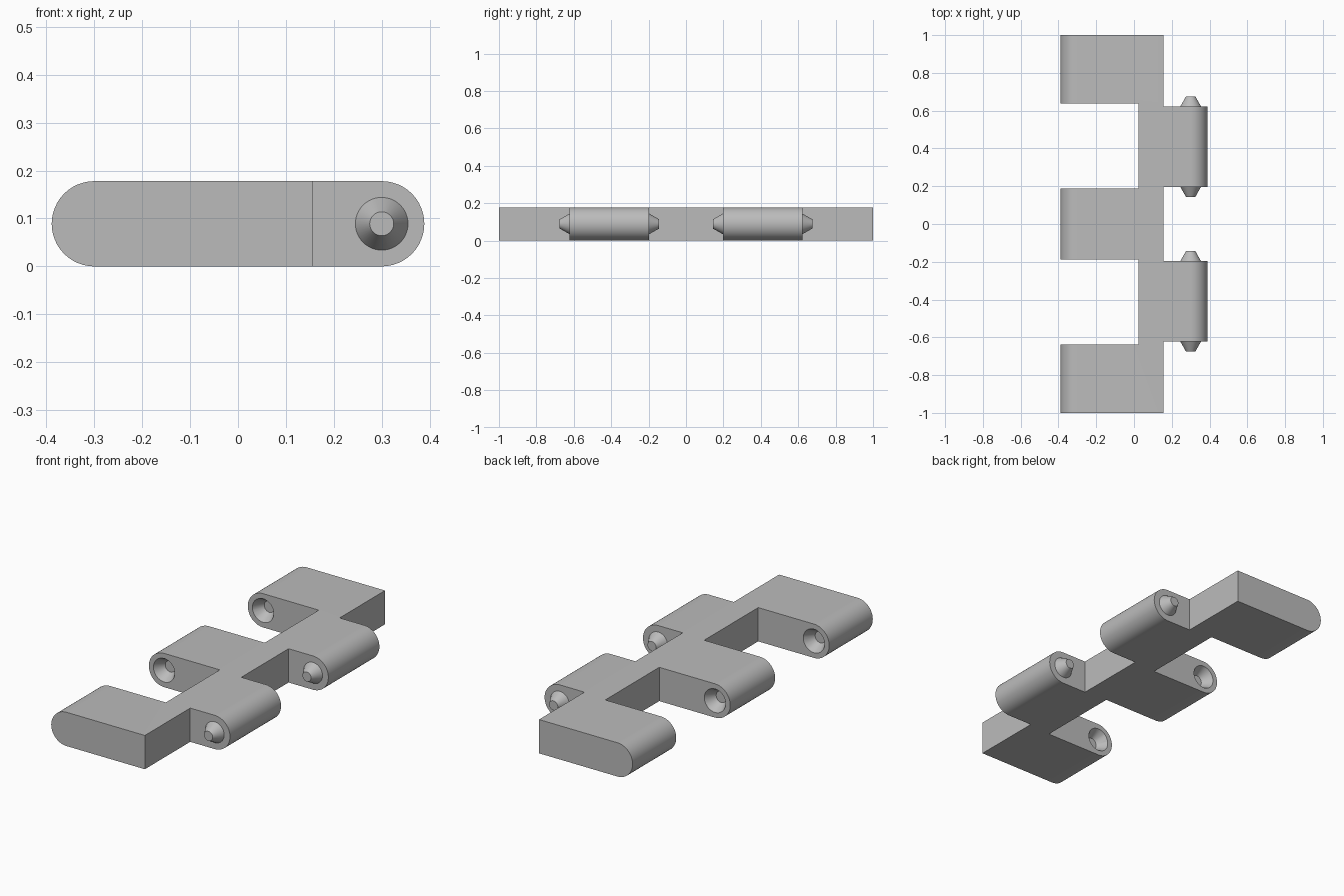
import bpy, bmesh, math
from mathutils import Matrix

if "Cube" in bpy.data.objects:
    bpy.data.objects.remove(bpy.data.objects["Cube"])

R = 0.089            # half thickness, also the rounded end radius
AXIS_X = 0.30        # distance of the hinge axes from the centre
SEG = 48

grey = bpy.data.materials.new("grey plastic")
grey.diffuse_color = (0.5, 0.5, 0.5, 1)
grey.use_nodes = True
grey.node_tree.nodes["Principled BSDF"].inputs["Base Color"].default_value = grey.diffuse_color


def make_object(name, bm):
    bmesh.ops.recalc_face_normals(bm, faces=bm.faces)
    mesh = bpy.data.meshes.new(name)
    bm.to_mesh(mesh)
    bm.free()
    mesh.materials.append(grey)
    ob = bpy.data.objects.new(name, mesh)
    bpy.context.collection.objects.link(ob)
    return ob


def box(name, x0, x1, y0, y1):
    bm = bmesh.new()
    size = Matrix.Diagonal((x1 - x0, y1 - y0, 0.4, 1))
    bmesh.ops.create_cube(bm, size=1, matrix=Matrix.Translation(((x0 + x1) / 2, (y0 + y1) / 2, R)) @ size)
    return make_object(name, bm)


def lathe_y(name, x, profile, steps=SEG):
    """Closed solid turned around a y-parallel axis from (radius, y) pairs."""
    bm = bmesh.new()
    rings = [[bm.verts.new((x + r * math.cos(2 * math.pi * i / steps), y,
                            R + r * math.sin(2 * math.pi * i / steps)))
              for i in range(steps)] for r, y in profile]
    for a, b in zip(rings, rings[1:]):
        for i in range(steps):
            j = (i + 1) % steps
            bm.faces.new((a[i], a[j], b[j], b[i]))
    bm.faces.new(rings[0])
    bm.faces.new(rings[-1])
    return make_object(name, bm)


def combine(target, tool, operation):
    mod = target.modifiers.new(tool.name, 'BOOLEAN')
    mod.operation, mod.solver, mod.object = operation, 'EXACT', tool
    bpy.context.view_layer.objects.active = target
    bpy.ops.object.modifier_apply(modifier=mod.name)
    bpy.data.objects.remove(tool, do_unlink=True)


# Long bar with a stadium cross-section
bm = bmesh.new()
outline = []
for side in (1, -1):
    for i in range(SEG // 2 + 1):
        a = -math.pi / 2 + math.pi * i / (SEG // 2)
        outline.append((side * (AXIS_X + R * math.cos(a)), R + side * R * math.sin(a)))
face = bm.faces.new([bm.verts.new((x, -1, z)) for x, z in outline])
ext = bmesh.ops.extrude_face_region(bm, geom=[face])["geom"]
bmesh.ops.translate(bm, vec=(0, 2, 0), verts=[v for v in ext if isinstance(v, bmesh.types.BMVert)])
link = make_object("hinge_link", bm)

# Notches that leave three knuckles on the left and two on the right
for y0, y1 in ((-0.637, -0.187), (0.187, 0.637)):
    combine(link, box("left_notch", -0.6, 0.025, y0, y1), 'DIFFERENCE')
for y0, y1 in ((-1.2, -0.622), (-0.197, 0.197), (0.622, 1.2)):
    combine(link, box("right_notch", 0.157, 0.6, y0, y1), 'DIFFERENCE')

# Conical sockets in the inner faces of the left knuckles
for y, d in ((0.637, 1), (0.187, -1), (-0.187, 1), (-0.637, -1)):
    d = d if abs(y) > 0.5 else (-1 if y > 0 else 1)
    d = (1 if y > 0 else -1) if abs(y) > 0.5 else d
    combine(link, lathe_y("socket", -AXIS_X, [(0.072, y - d * 0.015), (0.062, y), (0.030, y + d * 0.053)]), 'DIFFERENCE')

# Tapered pins on both ends of the right knuckles
for side in (1, -1):
    for y, d in ((0.622, 1), (0.197, -1)):
        y, d = y * side, d * side
        combine(link, lathe_y("pin", AXIS_X, [(0.055, y - d * 0.02), (0.055, y), (0.025, y + d * 0.053)]), 'UNION')

# Crisp flat faces with smooth rounded surfaces
bpy.ops.object.select_all(action='DESELECT')
link.select_set(True)
bpy.context.view_layer.objects.active = link
bpy.ops.object.shade_smooth_by_angle(angle=math.radians(30))
